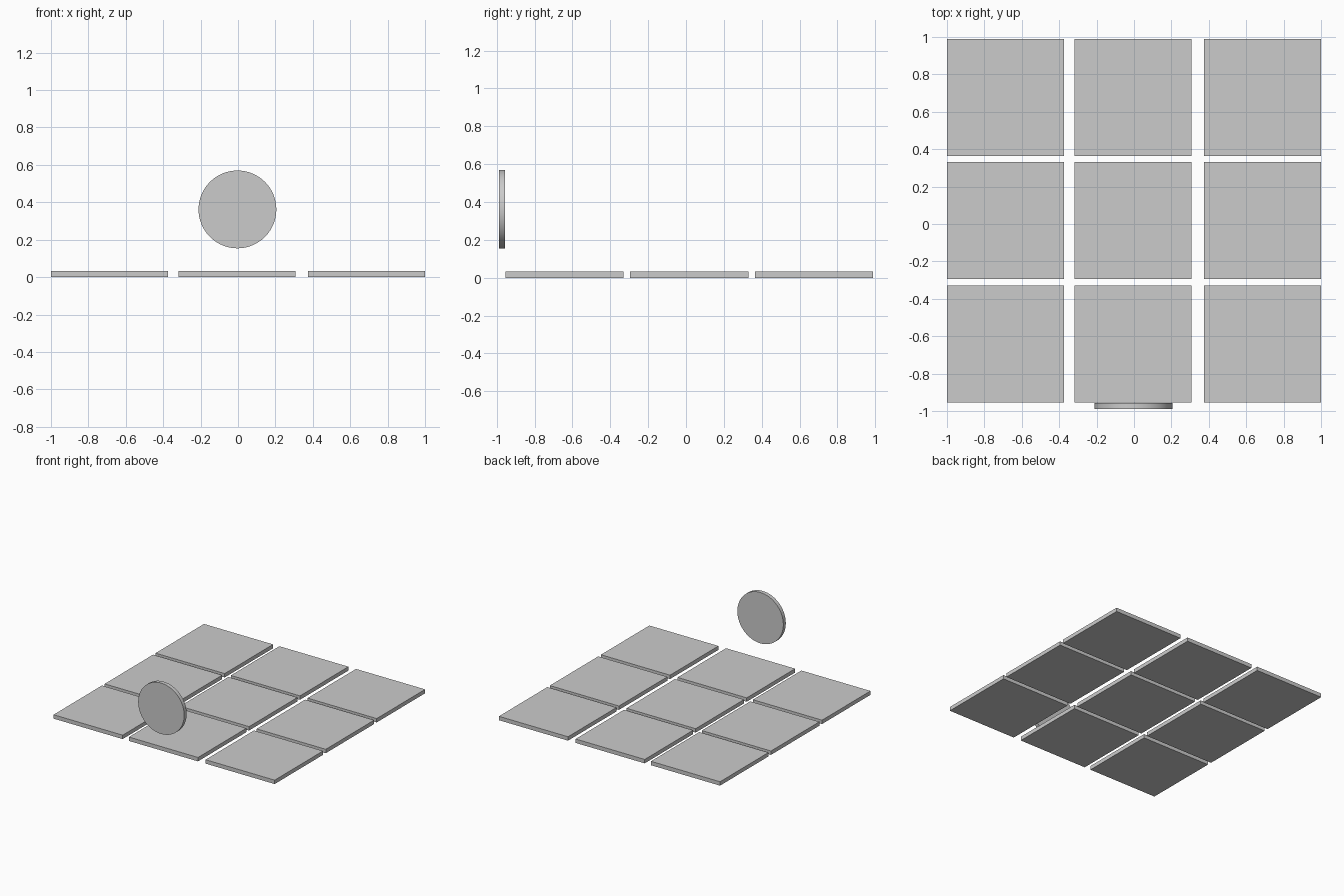
import bpy, math

if "Cube" in bpy.data.objects:
    bpy.data.objects.remove(bpy.data.objects["Cube"])

TILE, THICK = 0.625, 0.032
COLUMNS = (-0.6875, -0.006, 0.6875)
ROWS = (-0.642, 0.018, 0.676)

# Three by three grid of flat square tiles
for r, y in enumerate(ROWS):
    for c, x in enumerate(COLUMNS):
        bpy.ops.mesh.primitive_cube_add(size=1, location=(x, y, THICK / 2))
        tile = bpy.context.object
        tile.name = f"tile_row{r + 1}_column{c + 1}"
        tile.scale = (TILE, TILE, THICK)
        bpy.ops.object.transform_apply(location=False, rotation=False, scale=True)

# Upright round disc floating above the front edge
bpy.ops.mesh.primitive_cylinder_add(vertices=64, radius=0.208, depth=0.032,
                                    location=(-0.003, -0.972, 0.362),
                                    rotation=(math.pi / 2, 0, 0))
disc = bpy.context.object
disc.name = "front_disc"
bpy.ops.object.shade_smooth_by_angle(angle=math.radians(30))
